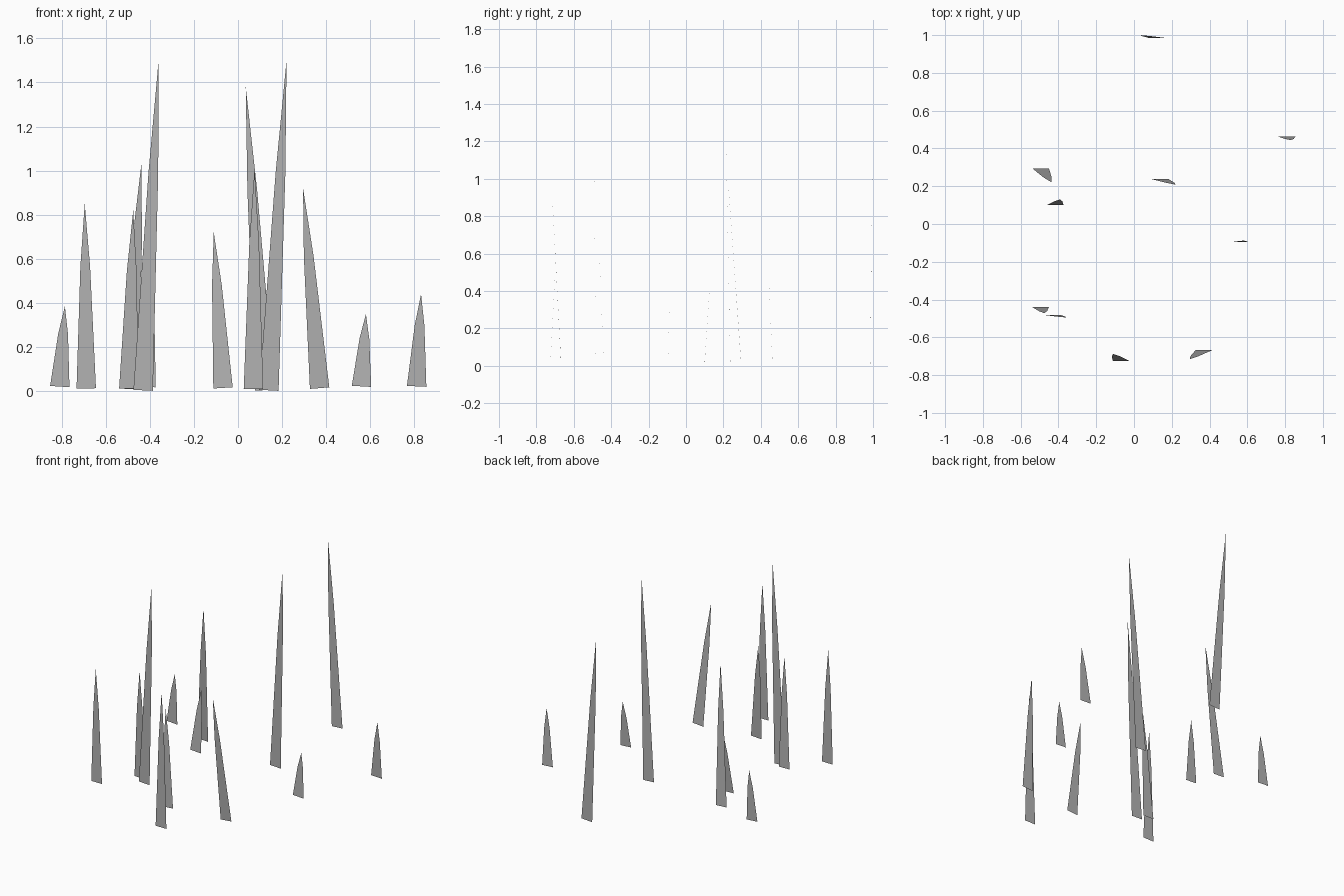
import bpy
import bmesh
from mathutils import Vector

if "Cube" in bpy.data.objects:
    bpy.data.objects.remove(bpy.data.objects["Cube"], do_unlink=True)

# One plain grey for every blade
grey = bpy.data.materials.new("blade_grey")
grey.use_nodes = True
colour = (0.45, 0.45, 0.45, 1)
grey.diffuse_color = colour
grey.node_tree.nodes["Principled BSDF"].inputs["Base Color"].default_value = colour

WIDTH = 0.088      # width at the foot
SHOULDER = 0.66    # height fraction where the blade starts to taper to its tip


def make_blade(name, foot, tip):
    """Flat blade: a tapering quad topped by a pointed triangle."""
    foot, tip = Vector(foot), Vector(tip)
    axis = tip - foot
    across = Vector((axis.z, 0, -axis.x)).normalized()
    shoulder = foot.lerp(tip, SHOULDER)
    half, narrow = across * WIDTH / 2, across * WIDTH / 4
    bm = bmesh.new()
    fl, fr, sr, sl, top = [bm.verts.new(p) for p in (
        foot - half, foot + half, shoulder + narrow, shoulder - narrow, tip)]
    bm.faces.new((fl, fr, sr, sl))
    bm.faces.new((sl, sr, top))
    mesh = bpy.data.meshes.new(name)
    bm.to_mesh(mesh)
    bm.free()
    mesh.materials.append(grey)
    blade = bpy.data.objects.new(name, mesh)
    bpy.context.collection.objects.link(blade)


# Foot centre and tip of each scattered blade
blades = [
    ((0.07, -1.0, 0.01), (0.075, -1.0, 1.01)),
    ((0.122, 0.985, 0.005), (0.035, 1.0, 1.38)),
    ((0.14, 0.237, 0.004), (0.22, 0.208, 1.5)),
    ((-0.43, -0.482, 0.004), (-0.36, -0.495, 1.5)),
    ((-0.495, 0.295, 0.01), (-0.438, 0.222, 1.03)),
    ((-0.495, -0.44, 0.012), (-0.475, -0.472, 0.82)),
    ((-0.417, 0.1, 0.02), (-0.392, 0.13, 0.47)),
    ((-0.688, -0.67, 0.013), (-0.695, -0.67, 0.85)),
    ((-0.808, 0.382, 0.021), (-0.785, 0.382, 0.385)),
    ((-0.068, -0.725, 0.015), (-0.11, -0.688, 0.72)),
    ((0.37, -0.668, 0.014), (0.295, -0.716, 0.92)),
    ((0.56, -0.096, 0.022), (0.58, -0.088, 0.35)),
    ((0.81, 0.462, 0.022), (0.83, 0.444, 0.44)),
]
for number, (foot, tip) in enumerate(blades, 1):
    make_blade(f"grass_blade_{number}", foot, tip)
